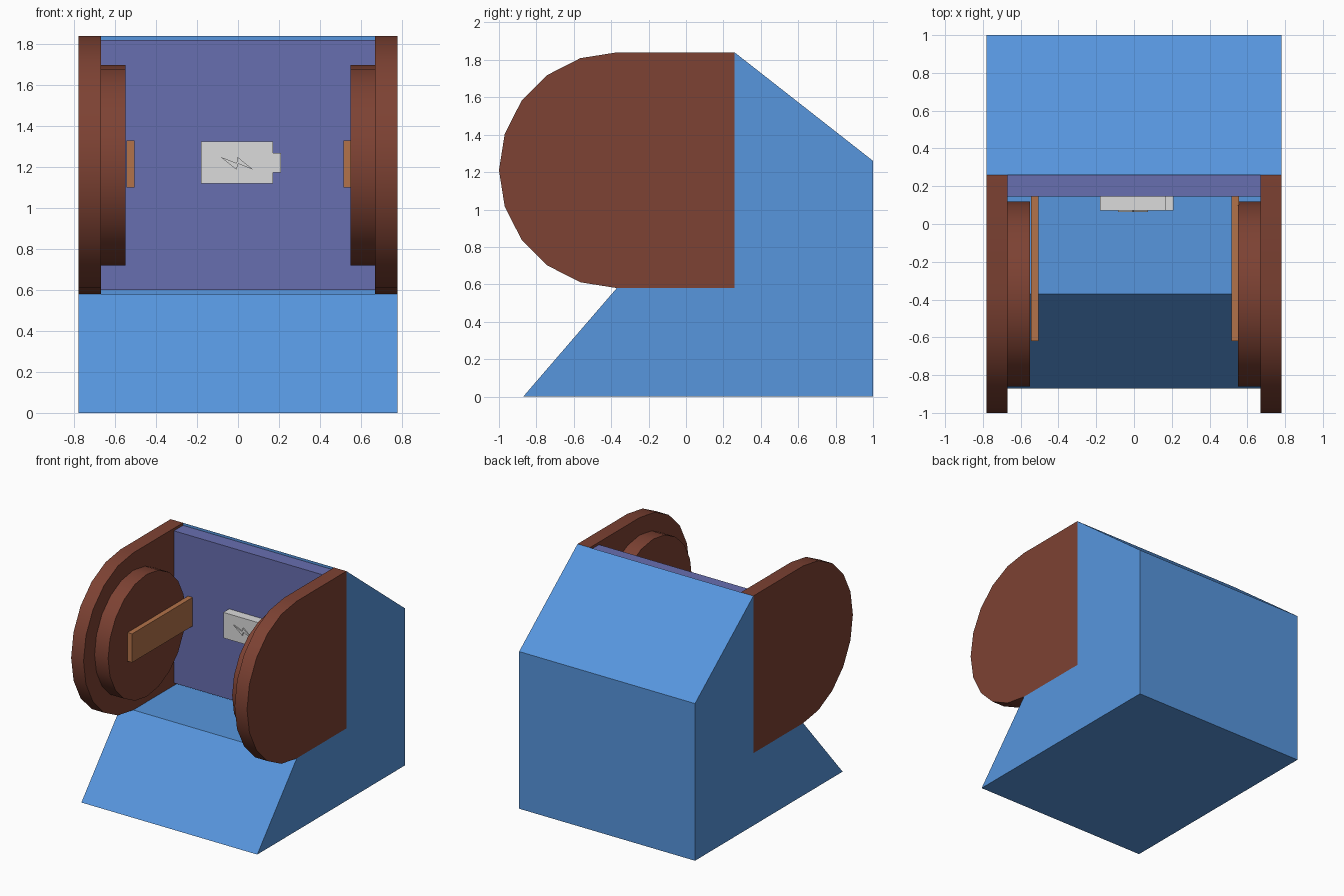
import bpy, bmesh
from math import sin, cos, pi, radians

cube = bpy.data.objects.get("Cube")
if cube:
    bpy.data.objects.remove(cube, do_unlink=True)


def material(name, rgb):
    m = bpy.data.materials.new(name)
    m.use_nodes = True
    m.diffuse_color = (*rgb, 1)
    m.node_tree.nodes["Principled BSDF"].inputs["Base Color"].default_value = (*rgb, 1)
    return m


blue = material("blue", (0.095, 0.305, 0.73))
purple = material("violet", (0.137, 0.156, 0.434))
brown = material("dark_brown", (0.205, 0.054, 0.033))
tan = material("light_brown", (0.45, 0.17, 0.067))
grey = material("light_grey", (0.71, 0.71, 0.71))


def prism(name, points, axis, low, high, mat, smooth=False):
    """Extrude a (y, z) profile along x, or an (x, z) profile along y."""
    def place(p, d):
        return (d, p[0], p[1]) if axis == "x" else (p[0], d, p[1])
    bm = bmesh.new()
    a = [bm.verts.new(place(p, low)) for p in points]
    b = [bm.verts.new(place(p, high)) for p in points]
    bm.faces.new(a)
    bm.faces.new(b)
    for i in range(len(points)):
        j = (i + 1) % len(points)
        bm.faces.new((a[i], a[j], b[j], b[i]))
    bmesh.ops.recalc_face_normals(bm, faces=bm.faces)
    mesh = bpy.data.meshes.new(name)
    bm.to_mesh(mesh)
    bm.free()
    mesh.materials.append(mat)
    ob = bpy.data.objects.new(name, mesh)
    bpy.context.collection.objects.link(ob)
    if smooth:
        bpy.ops.object.select_all(action="DESELECT")
        ob.select_set(True)
        bpy.context.view_layer.objects.active = ob
        bpy.ops.object.shade_smooth_by_angle(angle=radians(30))
    return ob


def rect(u0, u1, v0, v1):
    return [(u0, v0), (u1, v0), (u1, v1), (u0, v1)]


def arc(radius, start, count):
    """Points of a 20-sided circle around the wheel centre."""
    return [(CY + radius * cos(start + i * pi / 10),
             CZ + radius * sin(start + i * pi / 10)) for i in range(count)]


CY, CZ = -0.37, 1.21
BACK = 0.26

# Body: base with sloped front, tall back with sloped top
prism("body", [(-0.87, 0), (1, 0), (1, 1.26), (BACK, 1.84), (BACK, 0.58), (-0.37, 0.58)],
      "x", -0.78, 0.78, blue)

# Back panel between the side plates
prism("back_panel", rect(0.145, BACK, 0.6, 1.82), "x", -0.67, 0.67, purple)

# Rounded side plates, inner discs and contact bars
plate = arc(0.63, pi / 2, 11) + [(BACK, CZ - 0.63), (BACK, CZ + 0.63)]
for side, s, bar in (("left", 1, 0.515), ("right", -1, 0.505)):
    prism(side + "_side_plate", plate, "x", s * 0.67, s * 0.78, brown, True)
    prism(side + "_disc", arc(0.49, 0, 20), "x", s * 0.55, s * 0.67, brown, True)
    prism(side + "_bar", rect(-0.62, 0.145, 1.1, 1.33), "x",
          s * bar, s * (bar + 0.04), tan)

# Battery block with terminal and raised bolt
prism("battery", [(-0.18, 1.12), (0.17, 1.12), (0.17, 1.175), (0.21, 1.175),
                  (0.21, 1.27), (0.17, 1.27), (0.17, 1.325), (-0.18, 1.325)],
      "y", 0.072, 0.145, grey)
prism("battery_bolt", [(-0.085, 1.25), (-0.007, 1.22), (-0.002, 1.25),
                       (0.075, 1.187), (0, 1.217), (-0.007, 1.187)],
      "y", 0.063, 0.072, grey)
